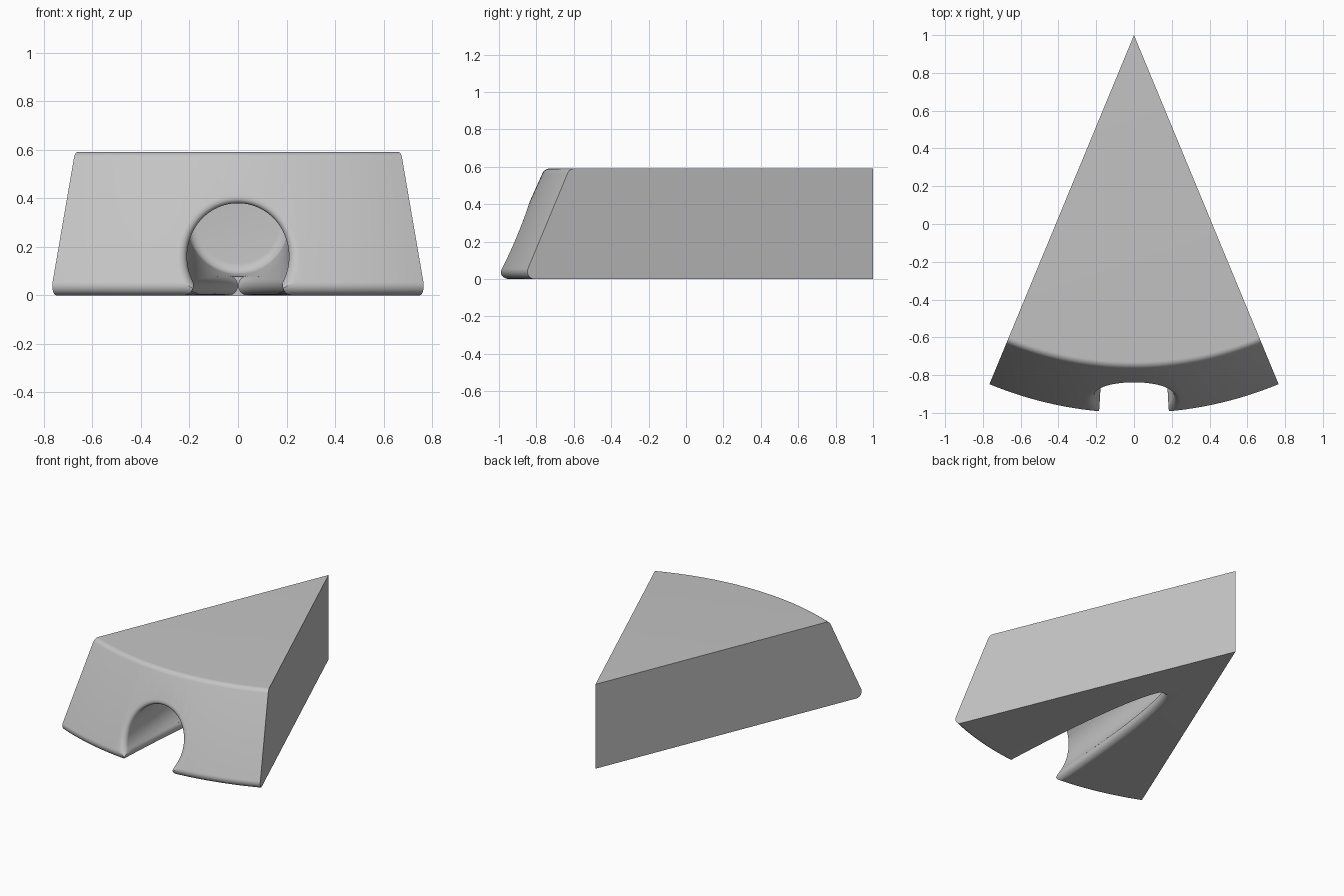
import bpy, bmesh, math
from math import sin, cos, pi, sqrt

cube = bpy.data.objects.get("Cube")
if cube:
    bpy.data.objects.remove(cube, do_unlink=True)

HEIGHT, HALF_ANGLE = 0.59, pi / 8
LEAN = math.atan(0.45)           # slope of the curved outer face
ROUND = 0.04                     # radius of every rounded edge
BORE = 0.21                      # radius of the blind hole
END = 0.44                       # depth of the hole's end wall

grey = bpy.data.materials.new("plain_grey")
grey.use_nodes = True
grey.diffuse_color = (0.55, 0.55, 0.55, 1)
grey.node_tree.nodes["Principled BSDF"].inputs["Base Color"].default_value = (0.55, 0.55, 0.55, 1)


def arc(cx, cy, radius, a0, a1, n):
    return [(cx + radius * cos(a0 + (a1 - a0) * i / n),
             cy + radius * sin(a0 + (a1 - a0) * i / n)) for i in range(n + 1)]


def loft(name, rings):
    """Closed solid through rings of equal point count."""
    bm = bmesh.new()
    rows = [[bm.verts.new(p) for p in ring] for ring in rings]
    for a, b in zip(rows, rows[1:]):
        for i in range(len(a)):
            j = (i + 1) % len(a)
            bm.faces.new((a[i], a[j], b[j], b[i]))
    bm.faces.new(rows[0])
    bm.faces.new(rows[-1])
    bmesh.ops.remove_doubles(bm, verts=bm.verts, dist=1e-5)
    bmesh.ops.recalc_face_normals(bm, faces=bm.faces)
    mesh = bpy.data.meshes.new(name)
    bm.to_mesh(mesh)
    bm.free()
    mesh.materials.append(grey)
    obj = bpy.data.objects.new(name, mesh)
    bpy.context.collection.objects.link(obj)
    return obj


# Wedge body: rounded profile swept about the vertical back edge
def face_radius(z):
    low = 2 - ROUND + ROUND * cos(LEAN)
    return low - math.tan(LEAN) * (z - ROUND - ROUND * sin(LEAN))


top_z = HEIGHT - ROUND
top_r = face_radius(top_z) - ROUND / cos(LEAN)
profile = ([(0, 0)] + arc(2 - ROUND, ROUND, ROUND, -pi / 2, LEAN, 10)
           + arc(top_r, top_z, ROUND, LEAN, pi / 2, 8) + [(0, HEIGHT)])
sweep = [HALF_ANGLE * (i / 20 - 1) for i in range(41)]
wedge = loft("wedge_body", [[(r * sin(a), 1 - r * cos(a), z) for r, z in profile] for a in sweep])


# Blind hole: rounded mouth on the outer face, slightly rising, rounded end
def axis_z(y):
    return 0.155 + 0.105 * (y + 0.95)


def mouth_ring(radius, depth, n=96):
    ring = []
    for i in range(n):
        t = 2 * pi * i / n
        x, y = radius * cos(t), -0.9
        for _ in range(4):
            z = axis_z(y) + radius * sin(t)
            y = 1 - sqrt(face_radius(z) ** 2 - x * x) + depth
        ring.append((x, y, z))
    return ring


def bore_ring(radius, y, n=96):
    return [(x, y, axis_z(y) + z) for x, z in arc(0, 0, radius, 0, 2 * pi, n)[:n]]


rings = [mouth_ring(BORE + ROUND, -0.15)]
for k in range(9):
    a = pi / 2 * k / 8
    rings.append(mouth_ring(BORE + ROUND * (1 - sin(a)), ROUND * (1 - cos(a))))
rings += [bore_ring(BORE, y) for y in (-0.6, 0.0, END - ROUND)]
for k in range(1, 7):
    a = pi / 2 * k / 6
    rings.append(bore_ring(BORE - ROUND * (1 - cos(a)), END - ROUND * (1 - sin(a))))
hole = loft("hole_cutter", rings)


# Rounded lips where the hole breaks through the underside
def lip_ring(y):
    zc = axis_z(y)
    edge = sqrt(max((BORE + ROUND) ** 2 - (zc - ROUND) ** 2, 0))
    start = math.atan2(zc - ROUND, -edge)
    right = [(0.97 * BORE * -cos(start), zc - 0.97 * BORE * sin(start))]
    right += arc(edge, ROUND, ROUND, start, 1.5 * pi, 12) + [(edge, -0.06)]
    left = [(-x, z) for x, z in reversed(right)]
    return [(x, y, z) for x, z in [(0, zc)] + right + left]


tip_axis = ROUND + sqrt((BORE + ROUND) ** 2 - (ROUND * 1.03) ** 2)
tip_y = -0.95 + (tip_axis - 0.155) / 0.105
steps = 28
lips = loft("lip_cutter", [lip_ring(tip_y - (tip_y + 1.1) * (1 - i / steps) ** 2)
                           for i in range(steps + 1)])

# Cut the hole, then hide the cutters
bpy.context.view_layer.objects.active = wedge
for cutter in (hole, lips):
    mod = wedge.modifiers.new("cut", 'BOOLEAN')
    mod.operation, mod.solver, mod.object = 'DIFFERENCE', 'EXACT', cutter
    bpy.ops.object.modifier_apply(modifier=mod.name)
    cutter.hide_render = True
    cutter.hide_viewport = True

bpy.ops.object.select_all(action='DESELECT')
wedge.select_set(True)
bpy.ops.object.shade_smooth_by_angle(angle=math.radians(32))
